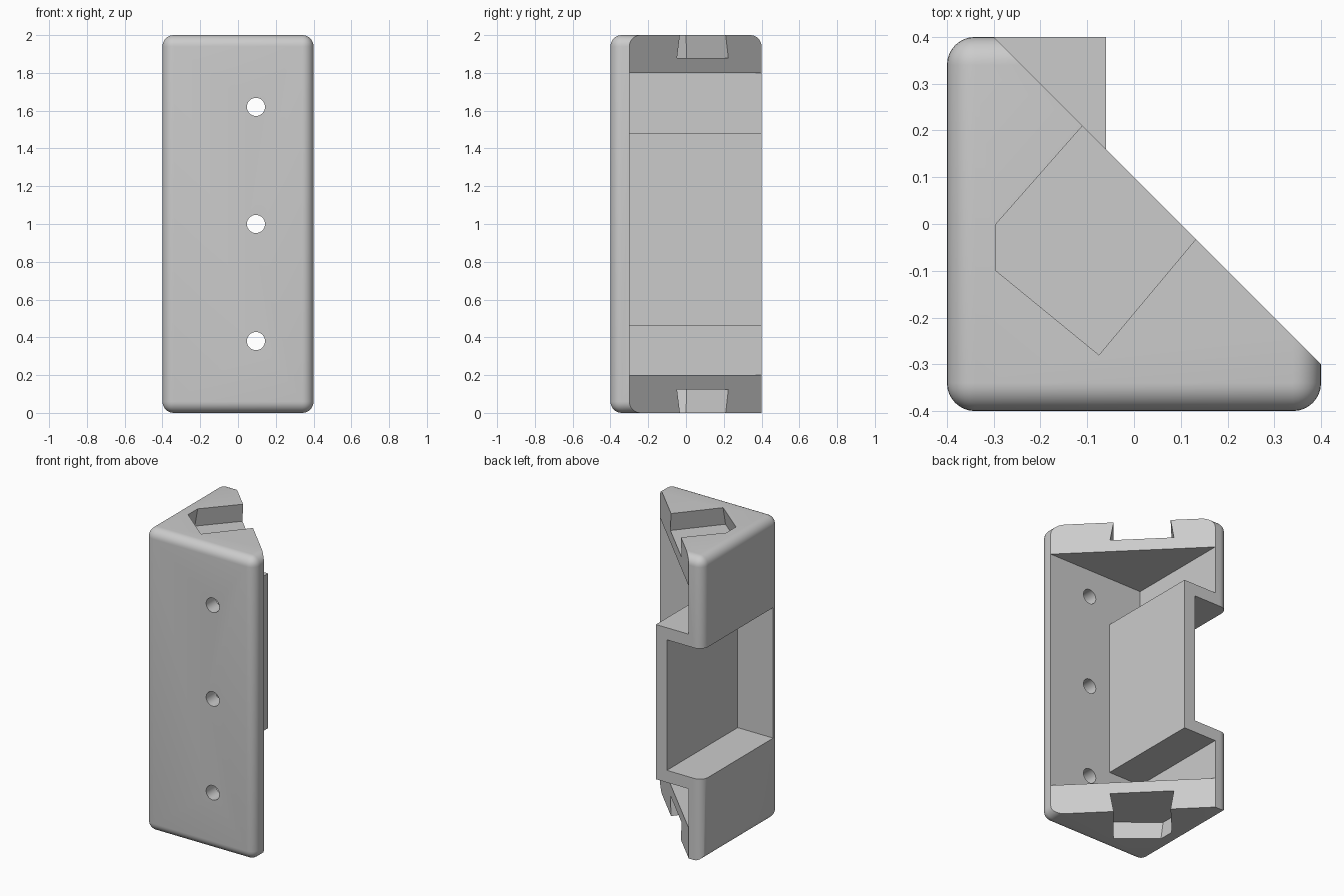
import bpy
import bmesh
from math import radians

cube = bpy.data.objects.get("Cube")
if cube:
    bpy.data.objects.remove(cube, do_unlink=True)

grey = bpy.data.materials.new("plain grey")
grey.use_nodes = True
colour = (0.6, 0.6, 0.6, 1)
grey.diffuse_color = colour
grey.node_tree.nodes["Principled BSDF"].inputs["Base Color"].default_value = colour


def finish(name, bm):
    bmesh.ops.recalc_face_normals(bm, faces=bm.faces)
    mesh = bpy.data.meshes.new(name)
    bm.to_mesh(mesh)
    bm.free()
    mesh.materials.append(grey)
    obj = bpy.data.objects.new(name, mesh)
    bpy.context.collection.objects.link(obj)
    return obj


def prism(name, outline, z0, z1, top_outline=None):
    """Solid between an outline at z0 and a matching outline at z1."""
    bm = bmesh.new()
    low = [bm.verts.new((x, y, z0)) for x, y in outline]
    high = [bm.verts.new((x, y, z1)) for x, y in top_outline or outline]
    bm.faces.new(low[::-1])
    bm.faces.new(high)
    n = len(low)
    for i in range(n):
        j = (i + 1) % n
        bm.faces.new((low[i], low[j], high[j], high[i]))
    return finish(name, bm)


def block(name, x0, x1, y0, y1, z0, z1):
    return prism(name, [(x0, y0), (x1, y0), (x1, y1), (x0, y1)], z0, z1)


def combine(target, other, operation="DIFFERENCE"):
    mod = target.modifiers.new(operation.title(), "BOOLEAN")
    mod.object, mod.operation, mod.solver = other, operation, "EXACT"
    bpy.context.view_layer.objects.active = target
    bpy.ops.object.modifier_apply(modifier=mod.name)
    bpy.data.objects.remove(other, do_unlink=True)


# Rounded outer block; the lower back edge stays sharp
bracket = block("corner_bracket", -0.4, 0.4, -0.4, 0.4, 0, 2)
bm = bmesh.new()
bm.from_mesh(bracket.data)
edges = [e for e in bm.edges
         if not all(v.co.y > 0.3 and v.co.z < 0.1 for v in e.verts)]
bmesh.ops.bevel(bm, geom=edges, offset=0.06, segments=8, profile=0.5,
                affect="EDGES", clamp_overlap=True)
bm.to_mesh(bracket.data)
bm.free()

# Diagonal open side and the hollow between the two end plates
combine(bracket, prism("diagonal_cutter", [(0.6, -0.5), (0.6, 0.6), (-0.5, 0.6)], -0.1, 2.1))
combine(bracket, block("hollow_cutter", -0.3, 0.7, -0.3, 0.7, 0.2, 1.8))

# Box housing inside, with a pocket open to the side and the back
combine(bracket, block("box_housing", -0.33, -0.06, -0.35, 0.4, 0.46, 1.483), "UNION")
combine(bracket, block("pocket_cutter", -0.5, -0.14, -0.34, 0.5, 0.54, 1.403))

# Undercut slots in both end plates
mouth = [(-0.022, 0.31), (-0.295, 0), (-0.295, -0.1), (-0.075, -0.28), (0.218, 0.07)]
floor = [(-0.1 + (x + 0.1) * 1.12, -0.03 + (y + 0.03) * 1.12) for x, y in mouth]
combine(bracket, prism("top_slot_cutter", floor, 1.878, 2, mouth))
combine(bracket, prism("bottom_slot_cutter", mouth, 0, 0.125, floor))

# Three screw holes through the front wall
for z in (0.38, 1.0, 1.62):
    bpy.ops.mesh.primitive_cylinder_add(vertices=32, radius=0.048, depth=0.3,
                                        location=(0.095, -0.36, z),
                                        rotation=(radians(90), 0, 0))
    combine(bracket, bpy.context.object)

bpy.ops.object.select_all(action="DESELECT")
bracket.select_set(True)
bpy.context.view_layer.objects.active = bracket
bpy.ops.object.shade_smooth_by_angle(angle=radians(30))
